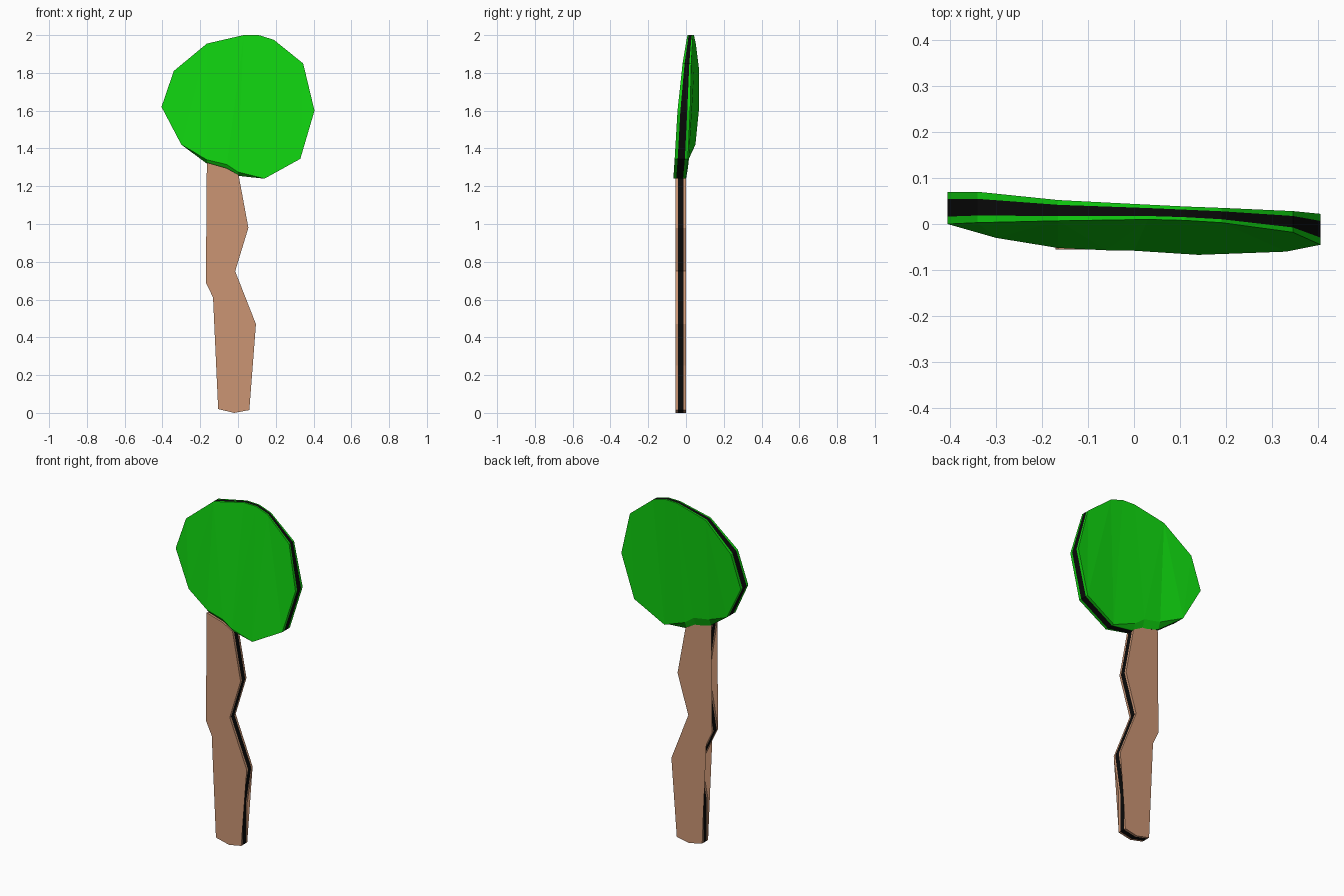
import bpy, bmesh

cube = bpy.data.objects.get("Cube")
if cube:
    bpy.data.objects.remove(cube, do_unlink=True)


def material(name, rgb):
    mat = bpy.data.materials.new(name)
    mat.use_nodes = True
    color = (*rgb, 1)
    mat.diffuse_color = color
    mat.node_tree.nodes["Principled BSDF"].inputs["Base Color"].default_value = color
    return mat


green = material("leaf green", (0.005, 0.645, 0.005))
brown = material("bark brown", (0.597, 0.301, 0.174))
black = material("edge black", (0.003, 0.003, 0.003))


def banded_slab(name, outline, main, edge):
    """Slab from (x, z, front y, back y, lift) points, with a dark band round its rim."""
    bm = bmesh.new()
    rings = []
    for t in (0, 0.23, 0.77, 1):
        rise = {0: 0.5, 1: 1}.get(t, 0)
        rings.append([bm.verts.new((x, f + (b - f) * t, z + lift * rise))
                      for x, z, f, b, lift in outline])
    for row in range(len(rings) - 1):
        near, far = rings[row], rings[row + 1]
        for i in range(len(outline)):
            j = (i + 1) % len(outline)
            face = bm.faces.new((near[i], near[j], far[j], far[i]))
            face.material_index = int(row == 1)
    caps = [bm.faces.new(rings[0]), bm.faces.new(rings[-1])]
    bmesh.ops.triangulate(bm, faces=caps)
    bmesh.ops.recalc_face_normals(bm, faces=bm.faces)
    mesh = bpy.data.meshes.new(name)
    bm.to_mesh(mesh)
    bm.free()
    mesh.materials.append(main)
    mesh.materials.append(edge)
    obj = bpy.data.objects.new(name, mesh)
    bpy.context.collection.objects.link(obj)
    return obj


# Leaf crown: leaning, slightly twisted disc, lifted where it meets the trunk
crown = [
    (-0.405, 1.62, 0, 0.07, 0), (-0.34, 1.81, 0.003, 0.07, 0),
    (-0.165, 1.955, 0.007, 0.052, 0), (0.03, 2, 0.01, 0.042, 0),
    (0.11, 2, 0.008, 0.038, 0), (0.19, 1.975, 0.003, 0.035, 0),
    (0.345, 1.85, -0.018, 0.028, 0), (0.405, 1.6, -0.045, 0.022, 0),
    (0.33, 1.345, -0.06, 0.01, 0), (0.14, 1.24, -0.067, 0, 0),
    (0, 1.255, -0.058, 0.01, 0.04), (-0.06, 1.29, -0.057, 0.015, 0.05),
    (-0.165, 1.32, -0.052, 0.02, 0.04), (-0.3, 1.42, -0.03, 0.05, 0),
]
banded_slab("leaf_crown", crown, green, black)

# Crooked trunk: left side going up, right side going down, pointed foot
trunk = [
    (-0.105, 0.02), (-0.105, 0.26), (-0.065, 0.47), (-0.17, 0.69),
    (-0.115, 1), (-0.165, 1.325), (-0.06, 1.295), (0.003, 1.26),
    (0.055, 0.98), (-0.015, 0.75), (0.095, 0.47), (0.06, 0.25),
    (0.06, 0.015), (-0.02, 0),
]
banded_slab("trunk", [(x, z, -0.055, 0, 0) for x, z in trunk], brown, black)
